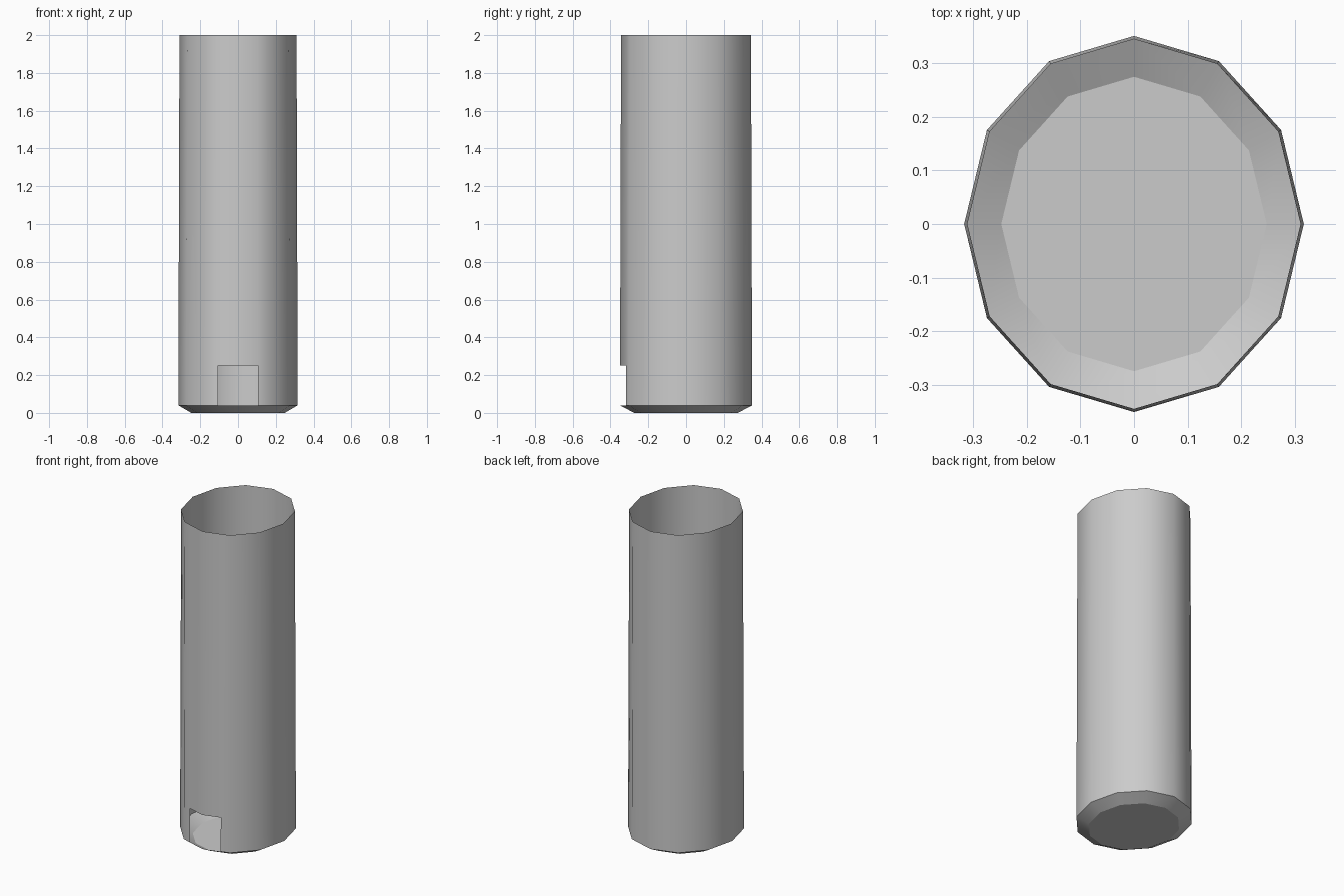
import bpy, bmesh, math

if "Cube" in bpy.data.objects:
    bpy.data.objects.remove(bpy.data.objects["Cube"])

SIDES = 12
bm = bmesh.new()

# Elliptical rings: floor edge, chamfer edge, slightly narrower open rim
rings = []
for rx, ry, z in [(0.247, 0.274, 0.0), (0.316, 0.35, 0.04), (0.31, 0.344, 2.0)]:
    rings.append([bm.verts.new((rx * math.cos(math.tau * i / SIDES),
                                ry * math.sin(math.tau * i / SIDES), z))
                  for i in range(SIDES)])

# Floor, chamfer and thin wall
bm.faces.new(rings[0][::-1])
for low, high in zip(rings, rings[1:]):
    for i in range(SIDES):
        j = (i + 1) % SIDES
        bm.faces.new((low[i], low[j], high[j], high[i]))


def front_panels():
    return [f for f in bm.faces
            if f.calc_center_median().y < -0.29 and f.calc_center_median().z > 0.045]


# Rectangular opening low in the front two panels
for co, no in [((0.105, 0, 0), (1, 0, 0)), ((-0.105, 0, 0), (1, 0, 0)),
               ((0, 0, 0.25), (0, 0, 1))]:
    faces = front_panels()
    edges = {e for f in faces for e in f.edges}
    verts = {v for f in faces for v in f.verts}
    bmesh.ops.bisect_plane(bm, geom=list(verts) + list(edges) + faces,
                           plane_co=co, plane_no=no, dist=1e-5)
opening = [f for f in front_panels()
           if abs(f.calc_center_median().x) < 0.105 and f.calc_center_median().z < 0.25]
bmesh.ops.delete(bm, geom=opening, context='FACES')

# Smooth round the wall, crisp at the floor and chamfer edges
for f in bm.faces:
    f.smooth = True
for e in bm.edges:
    z0, z1 = (v.co.z for v in e.verts)
    if z0 < 0.05 and abs(z0 - z1) < 1e-4:
        e.smooth = False

mesh = bpy.data.meshes.new("tube_body")
bm.to_mesh(mesh)
bm.free()
bpy.context.collection.objects.link(bpy.data.objects.new("tube_body", mesh))
